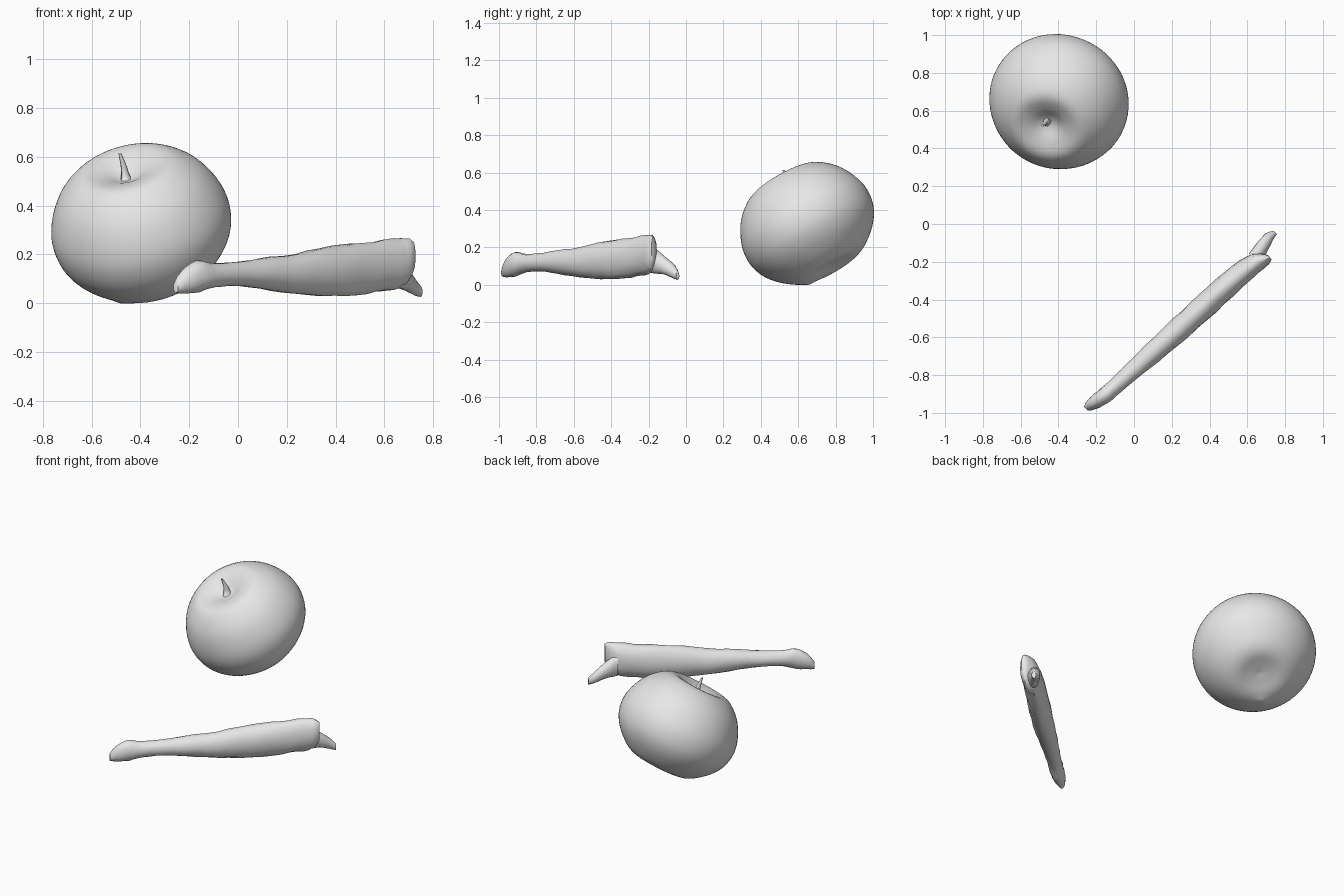
import bpy, bmesh, math, random
from mathutils import Vector

if "Cube" in bpy.data.objects:
    bpy.data.objects.remove(bpy.data.objects["Cube"])
random.seed(4)

grey = bpy.data.materials.new("plain grey")
grey.use_nodes = True
grey.diffuse_color = (0.8, 0.8, 0.8, 1)
grey.node_tree.nodes["Principled BSDF"].inputs["Base Color"].default_value = (0.8, 0.8, 0.8, 1)


def smooth_path(points, steps):
    """Catmull-Rom interpolation through tuples of any length."""
    out = []
    for i in range(len(points) - 1):
        p0, p1 = points[max(i - 1, 0)], points[i]
        p2, p3 = points[i + 1], points[min(i + 2, len(points) - 1)]
        for s in range(steps):
            t = s / steps
            out.append([b + 0.5 * t * (c - a + t * (2*a - 5*b + 4*c - d + t * (3*(b - c) + d - a)))
                        for a, b, c, d in zip(p0, p1, p2, p3)])
    return out + [list(points[-1])]


def finish(name, bm, angle):
    bmesh.ops.recalc_face_normals(bm, faces=bm.faces)
    mesh = bpy.data.meshes.new(name)
    bm.to_mesh(mesh)
    bm.free()
    mesh.materials.append(grey)
    obj = bpy.data.objects.new(name, mesh)
    bpy.context.collection.objects.link(obj)
    bpy.ops.object.select_all(action="DESELECT")
    obj.select_set(True)
    bpy.context.view_layer.objects.active = obj
    bpy.ops.object.shade_smooth_by_angle(angle=math.radians(angle))
    return obj


def loft(name, rings, sides, bump=0.0):
    """Skin elliptical rings given as (centre, half axis, half axis)."""
    bm = bmesh.new()
    loops = []
    for centre, a, b in rings:
        loop = []
        for k in range(sides):
            t = math.tau * k / sides
            scale = 1 + random.uniform(-bump, bump)
            loop.append(bm.verts.new(centre + (a * math.cos(t) + b * math.sin(t)) * scale))
        loops.append(loop)
    for lower, upper in zip(loops, loops[1:]):
        for k in range(sides):
            n = (k + 1) % sides
            bm.faces.new((lower[k], lower[n], upper[n], upper[k]))
    bm.faces.new(loops[0])
    bm.faces.new(loops[-1])
    return finish(name, bm, 50)


# Round fruit: dimpled profile turned about a leaning axis
axis = Vector((-0.22, -0.48, 0.85)).normalized()
centre = Vector((-0.40, 0.643, 0.33))
turn = Vector((0, 0, 1)).rotation_difference(axis)
profile = smooth_path([
    (0, 0.212), (0.04, 0.222), (0.1, 0.25), (0.17, 0.265), (0.23, 0.242), (0.3, 0.178),
    (0.35, 0.09), (0.372, 0), (0.36, -0.09), (0.32, -0.162), (0.26, -0.222),
    (0.2, -0.262), (0.14, -0.277), (0.07, -0.27), (0, -0.262)], 4)
bm = bmesh.new()
edge = [bm.verts.new((r, 0, z)) for r, z in profile]
line = [bm.edges.new(pair) for pair in zip(edge, edge[1:])]
bmesh.ops.spin(bm, geom=edge + line, cent=(0, 0, 0), axis=(0, 0, 1),
               angle=math.tau, steps=64, use_merge=False)
bmesh.ops.remove_doubles(bm, verts=bm.verts, dist=0.0005)
# Small nub pulled down from the underside
nub = Vector((-0.46, 0.64, 0.012))
for v in bm.verts:
    v.co = centre + turn @ v.co
    away = (v.co - nub).length
    v.co.z = max(0.0, v.co.z - 0.014 * math.exp(-(away / 0.035) ** 2))
finish("fruit_body", bm, 60)

# Short tapering stem in the dimple
stem = smooth_path([
    (-0.452, 0.545, 0.495, 0.032, 0.030), (-0.462, 0.545, 0.525, 0.018, 0.018),
    (-0.468, 0.540, 0.560, 0.013, 0.013), (-0.484, 0.522, 0.614, 0.005, 0.008)], 3)
loft("fruit_stem", [(Vector((x, y, z)), Vector((a, a, 0)) * 0.8, Vector((-b, b, 0)) * 0.6)
                    for x, y, z, a, b in stem], 8)


# Long lumpy stick: stations of x, y, half width, low z, high z
def stick(name, stations, steps, bump):
    across = Vector((0.686, -0.728, 0))
    rings = []
    for x, y, half, low, high in smooth_path(stations, steps):
        rings.append((Vector((x, y, (low + high) / 2)), across * half,
                      Vector((0, 0, (high - low) / 2))))
    loft(name, rings, 14, bump)


stick("stick_body", [
    (-0.255, -0.978, 0.015, 0.042, 0.090), (-0.225, -0.957, 0.032, 0.040, 0.135),
    (-0.165, -0.915, 0.042, 0.045, 0.175), (-0.10, -0.860, 0.042, 0.065, 0.165),
    (0.0, -0.770, 0.048, 0.070, 0.170), (0.095, -0.685, 0.055, 0.060, 0.185),
    (0.24, -0.555, 0.062, 0.035, 0.205), (0.39, -0.420, 0.065, 0.028, 0.235),
    (0.52, -0.300, 0.062, 0.038, 0.250), (0.63, -0.212, 0.055, 0.055, 0.267),
    (0.685, -0.185, 0.040, 0.080, 0.270), (0.718, -0.175, 0.015, 0.130, 0.255)], 3, 0.04)

# Drooping prong at the thick end
stick("stick_prong", [
    (0.635, -0.185, 0.040, 0.060, 0.210), (0.68, -0.120, 0.036, 0.055, 0.155),
    (0.715, -0.070, 0.027, 0.037, 0.110), (0.748, -0.045, 0.013, 0.025, 0.070)], 3, 0.04)
